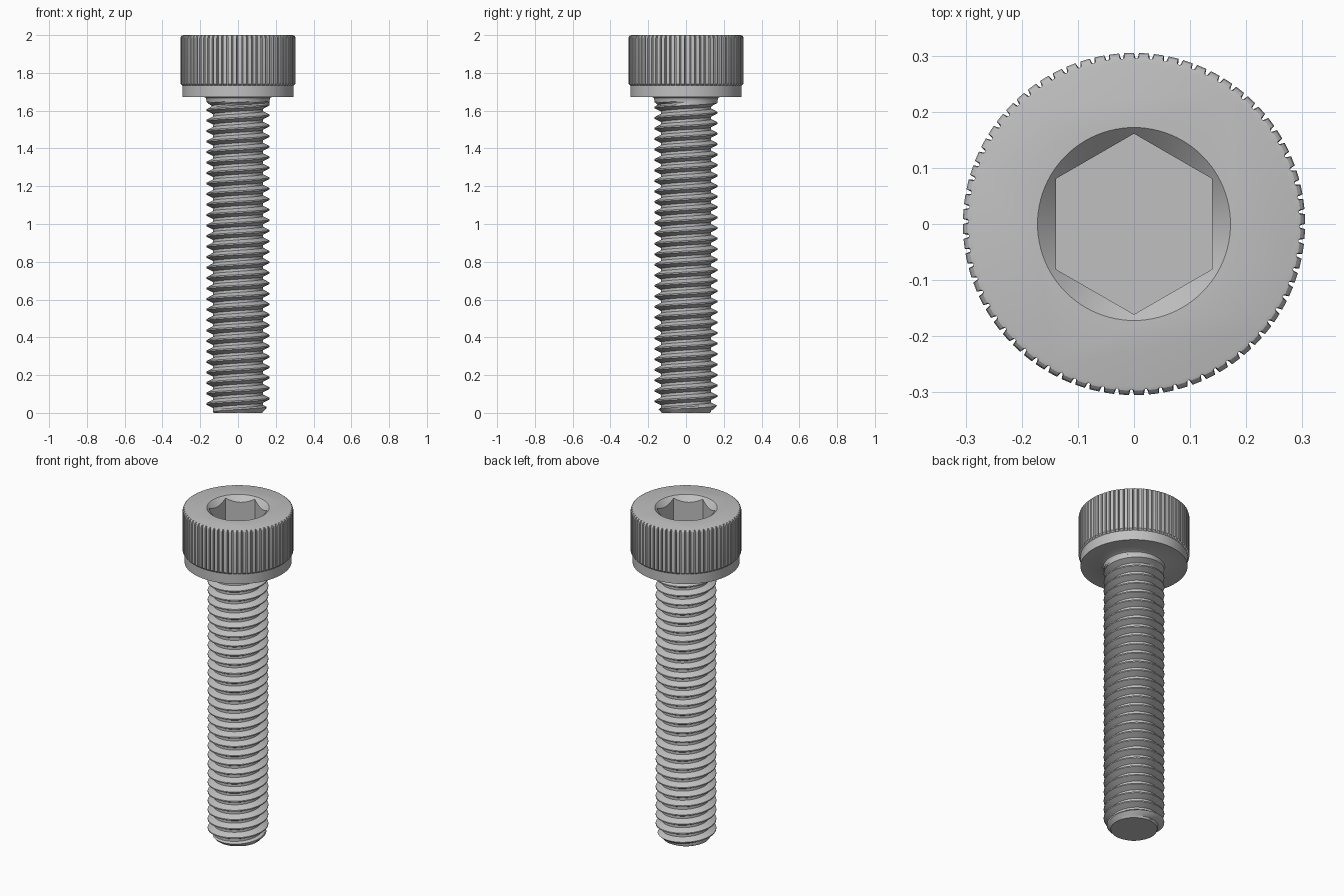
import bpy, bmesh
from math import pi, sin, cos, radians

cube = bpy.data.objects.get("Cube")
if cube:
    bpy.data.objects.remove(cube, do_unlink=True)

# One steel grey for the whole screw
steel = bpy.data.materials.new("steel grey")
steel.use_nodes = True
STEEL = (0.53, 0.53, 0.53, 1)
steel.diffuse_color = STEEL
steel.node_tree.nodes["Principled BSDF"].inputs["Base Color"].default_value = STEEL

PITCH = 2 / 36
CREST, ROOT = 0.167, 0.133
TEETH = 72
HEAD_BOTTOM = 1.672


def finish(bm, name):
    bmesh.ops.recalc_face_normals(bm, faces=bm.faces)
    mesh = bpy.data.meshes.new(name)
    bm.to_mesh(mesh)
    bm.free()
    mesh.materials.append(steel)
    ob = bpy.data.objects.new(name, mesh)
    bpy.context.collection.objects.link(ob)
    return ob


def activate(ob):
    bpy.ops.object.select_all(action='DESELECT')
    ob.select_set(True)
    bpy.context.view_layer.objects.active = ob


def smooth(ob):
    activate(ob)
    bpy.ops.object.shade_smooth_by_angle(angle=radians(28))


def bridge(bm, a, b):
    for i in range(len(a) - 1):
        bm.faces.new((a[i], a[i + 1], b[i + 1], b[i]))


# Head: lathe profile whose radius is limited by the knurl grooves
def make_head():
    profile = [(CREST, 1.655), (0.17, 1.667), (0.18, HEAD_BOTTOM),
               (0.295, HEAD_BOTTOM), (0.295, 1.732), (0.305, 1.742),
               (0.305, 1.983), (0.302, 1.993), (0.297, 1.998), (0.289, 2)]
    tooth = [(0, 0.305), (0.66, 0.305), (0.76, 0.295), (0.9, 0.295)]
    bm = bmesh.new()
    rings = []
    for r, z in profile:
        ring = []
        for i in range(TEETH):
            for part, limit in tooth:
                a = 2 * pi * (i + part) / TEETH
                rr = min(r, limit)
                ring.append(bm.verts.new((rr * cos(a), rr * sin(a), z)))
        rings.append(ring)
    for a, b in zip(rings, rings[1:]):
        bridge(bm, a + a[:1], b + b[:1])
    bm.faces.new(rings[0])
    bm.faces.new(rings[-1])
    return finish(bm, "head")


# Cutter made from a cone or prism between two heights
def make_cutter(name, sides, r_low, r_high, z_low, z_high):
    bm = bmesh.new()
    bmesh.ops.create_cone(bm, cap_ends=True, segments=sides, radius1=r_low,
                          radius2=r_high, depth=z_high - z_low)
    bmesh.ops.translate(bm, verts=bm.verts, vec=(0, 0, (z_low + z_high) / 2))
    ob = finish(bm, name)
    ob.hide_render = True
    return ob


head = make_head()
# Hexagonal socket with a conical lead-in
for cutter in (make_cutter("socket_cutter", 6, 0.161, 0.161, 1.83, 2.05),
               make_cutter("lead_in_cutter", 96, 0.122, 0.192, 1.95, 2.02)):
    activate(head)
    cut = head.modifiers.new("socket", 'BOOLEAN')
    cut.operation = 'DIFFERENCE'
    cut.solver = 'EXACT'
    cut.object = cutter
    bpy.ops.object.modifier_apply(modifier=cut.name)
    bpy.data.objects.remove(cutter, do_unlink=True)
smooth(head)


# Threaded shank: right-handed helical strip, trimmed and capped
def make_shank(steps=72, turns=34):
    # position within one pitch and thread height, 0 at root and 1 at crest
    section = [(-0.5, 0), (-0.375, 0), (-0.22, 0.5), (-0.0625, 1),
               (0.0625, 1), (0.22, 0.5), (0.375, 0), (0.5, 0)]
    bm = bmesh.new()
    previous = None
    for i in range(steps * turns + 1):
        t = i / steps - 2
        a = 2 * pi * t
        row = []
        for offset, height in section:
            z = (t + offset) * PITCH + 0.02
            r = ROOT + (CREST - ROOT) * height
            r = min(r, 0.127 + max(z, 0))             # end chamfer
            r = max(r, min(CREST, ROOT + (z - 1.622) * 1.5))  # thread run-out
            row.append(bm.verts.new((r * cos(a), r * sin(a), z)))
        if previous:
            bridge(bm, previous, row)
        previous = row
    bmesh.ops.remove_doubles(bm, verts=bm.verts, dist=0.00005)
    for z, low in ((0, True), (1.69, False)):
        bmesh.ops.bisect_plane(bm, geom=bm.verts[:] + bm.edges[:] + bm.faces[:],
                               plane_co=(0, 0, z), plane_no=(0, 0, 1),
                               clear_inner=low, clear_outer=not low)
    bmesh.ops.holes_fill(bm, edges=[e for e in bm.edges if e.is_boundary], sides=0)
    return finish(bm, "threaded_shank")


smooth(make_shank())
